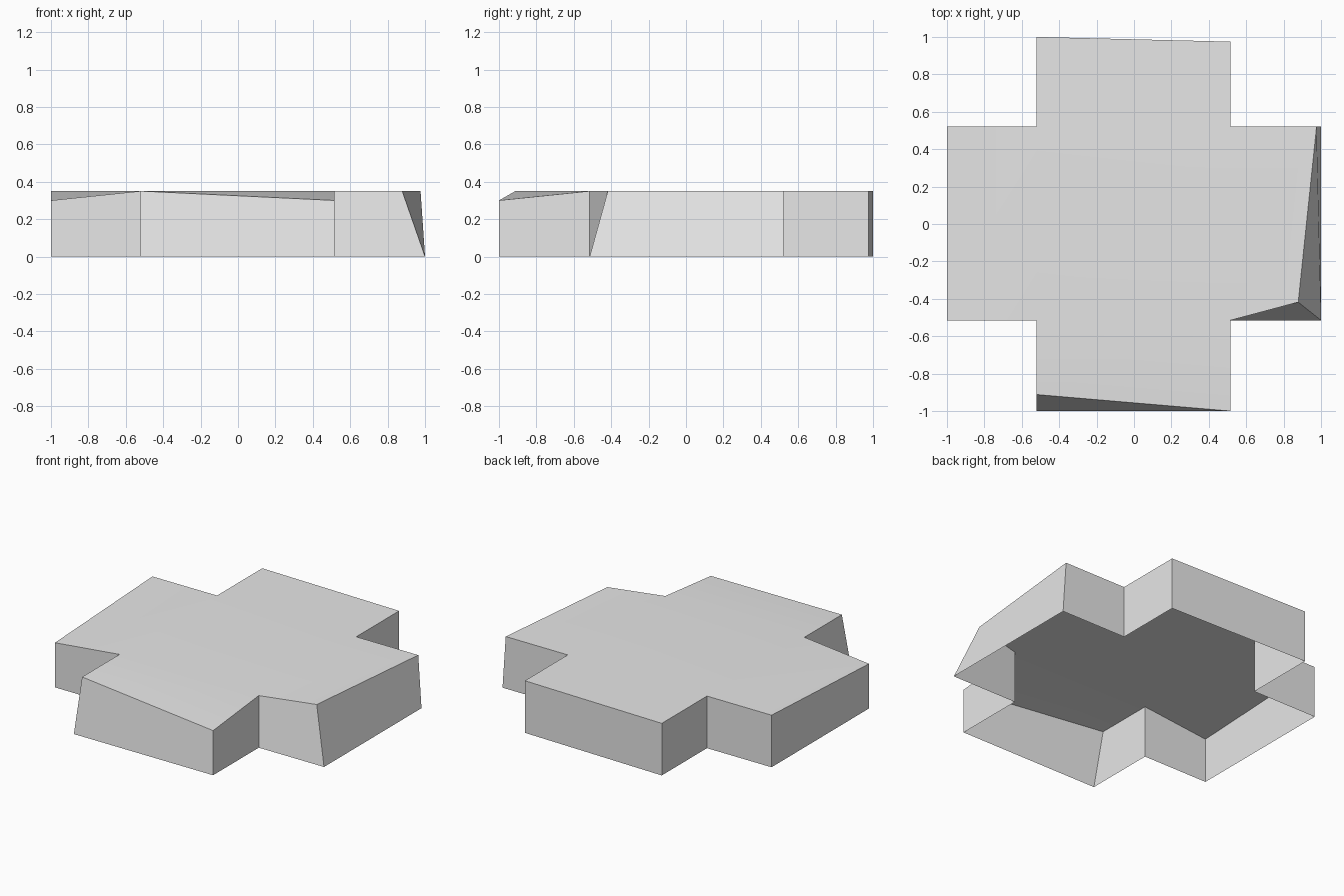
import bpy
import bmesh
import math

cube = bpy.data.objects.get("Cube")
if cube:
    bpy.data.objects.remove(cube, do_unlink=True)

# Single grey finish
grey = bpy.data.materials.new("plain_grey")
grey.use_nodes = True
colour = (0.8, 0.8, 0.8, 1.0)
grey.diffuse_color = colour
grey.node_tree.nodes["Principled BSDF"].inputs["Base Color"].default_value = colour

HEIGHT = 0.35
L, R, F, B = -0.52, 0.515, -0.515, 0.52   # sides of the central square

# Cross outline at ground level, anticlockwise from the front arm
outline = [(L, -1), (R, -1), (R, F), (1, F), (1, B), (R, B),
           (R, 0.975), (L, 1), (L, B), (-1, B), (-1, F), (L, F)]

# Upper corners knocked away from the straight extrusion
chipped = {0: (L, -0.912, HEIGHT), 1: (R, -1, 0.3), 3: (0.878, -0.418, HEIGHT),
           4: (0.976, B, HEIGHT), 10: (-1, F, 0.3)}

bm = bmesh.new()
base = [bm.verts.new((x, y, 0)) for x, y in outline]
rim = [bm.verts.new(chipped.get(i, (x, y, HEIGHT))) for i, (x, y) in enumerate(outline)]

# Outer walls, open underneath
count = len(outline)
for i in range(count):
    j = (i + 1) % count
    bm.faces.new((base[i], base[j], rim[j], rim[i]))

# Top: the central square and four arms
for corners in ((11, 2, 5, 8), (0, 1, 2, 11), (2, 3, 4, 5), (5, 6, 7, 8), (8, 9, 10, 11)):
    bm.faces.new([rim[k] for k in corners])

mesh = bpy.data.meshes.new("cross_shell")
bm.to_mesh(mesh)
bm.free()
mesh.materials.append(grey)
shell = bpy.data.objects.new("cross_shell", mesh)
bpy.context.collection.objects.link(shell)

# Soft top, crisp rim
bpy.ops.object.select_all(action="DESELECT")
shell.select_set(True)
bpy.context.view_layer.objects.active = shell
bpy.ops.object.shade_smooth_by_angle(angle=math.radians(30))
